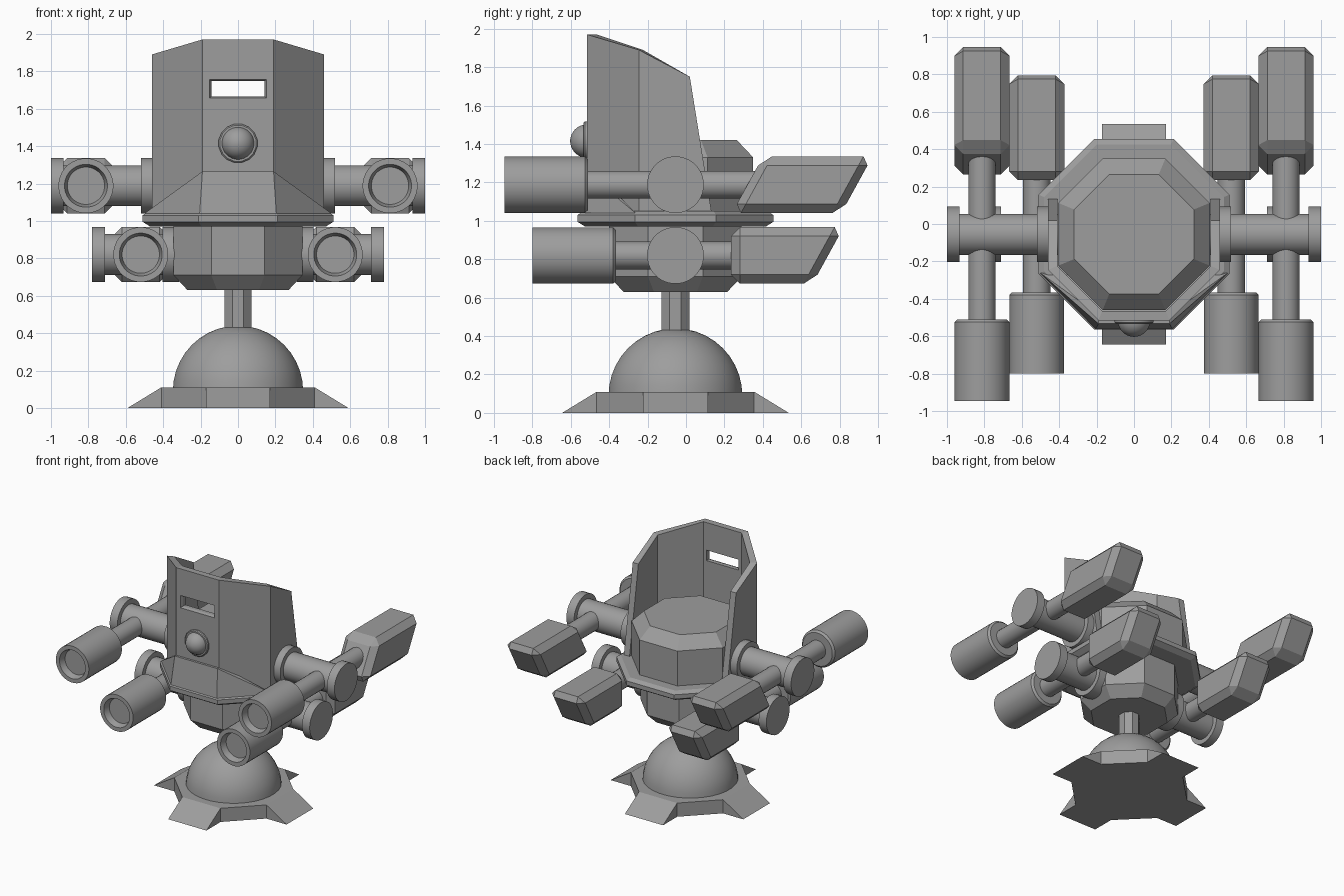
import bpy, bmesh, math
from mathutils import Matrix, Vector

if "Cube" in bpy.data.objects:
    bpy.data.objects.remove(bpy.data.objects["Cube"])

CY = -0.055                      # the body axis sits slightly forward
T = math.tan(math.pi / 8)        # octagon half side per unit of apothem

grey = bpy.data.materials.new("grey")
grey.diffuse_color = (0.34, 0.34, 0.34, 1)
grey.use_nodes = True
grey.node_tree.nodes["Principled BSDF"].inputs["Base Color"].default_value = grey.diffuse_color


def finish(name, bm, smooth=False):
    bmesh.ops.recalc_face_normals(bm, faces=bm.faces)
    me = bpy.data.meshes.new(name)
    bm.to_mesh(me)
    bm.free()
    me.materials.append(grey)
    ob = bpy.data.objects.new(name, me)
    bpy.context.collection.objects.link(ob)
    bpy.ops.object.select_all(action='DESELECT')
    ob.select_set(True)
    bpy.context.view_layer.objects.active = ob
    if smooth:
        bpy.ops.object.shade_smooth_by_angle(angle=math.radians(35))
    return ob


def lathe(name, profile, segs=32, matrix=Matrix(), smooth=True):
    """Capped solid of revolution from (radius, height) pairs."""
    bm = bmesh.new()
    rings = []
    for r, z in profile:
        angles = [2 * math.pi * (i + 0.5) / segs for i in range(segs)]
        rings.append([bm.verts.new((r * math.cos(a), r * math.sin(a), z)) for a in angles])
    for a, b in zip(rings, rings[1:]):
        for i in range(segs):
            j = (i + 1) % segs
            bm.faces.new((a[i], a[j], b[j], b[i]))
    bm.faces.new(rings[0][::-1])
    bm.faces.new(rings[-1])
    bm.transform(matrix)
    return finish(name, bm, smooth)


def octagon(name, profile):
    """Flat-sided octagonal stack from (apothem, height) pairs."""
    k = 1 / math.cos(math.pi / 8)
    return lathe(name, [(a * k, z) for a, z in profile], 8,
                 Matrix.Translation((0, CY, 0)), False)


def hull(name, points, matrix=Matrix()):
    bm = bmesh.new()
    for p in points:
        bm.verts.new(p)
    bmesh.ops.convex_hull(bm, input=bm.verts)
    bmesh.ops.dissolve_limit(bm, angle_limit=0.01, verts=bm.verts, edges=bm.edges)
    bm.transform(matrix)
    return finish(name, bm)


def along_x(x, y, z, s):
    return Matrix.Translation((x, y, z)) @ Matrix.Rotation(s * math.pi / 2, 4, 'Y')


def along_y(x, z):
    return Matrix.Translation((x, 0, z)) @ Matrix.Rotation(-math.pi / 2, 4, 'X')


# Base: octagonal plate with four ramped feet, dome and post
octagon("base_plate", [(0.41, 0), (0.41, 0.11)])
for i in range(4):
    pts = [(x, y, z) for x in (-0.17, 0.17) for y, z in
           ((0.36, 0), (0.59, 0), (0.41, 0.11), (0.36, 0.11))]
    hull("base_foot", pts, Matrix.Translation((0, CY, 0)) @ Matrix.Rotation(i * math.pi / 2, 4, 'Z'))
dome = [(0.35 * math.cos(a), 0.09 + 0.35 * math.sin(a))
        for a in [math.radians(90 * i / 10) for i in range(10)]]
lathe("base_dome", dome + [(0.01, 0.44)], 32, Matrix.Translation((0, CY, 0)))
octagon("post", [(0.072, 0.4), (0.072, 0.66)])

# Body: lower hull, brim and inner core
octagon("lower_body", [(0.27, 0.63), (0.345, 0.71), (0.345, 1.0)])
octagon("brim", [(0.33, 0.97), (0.47, 0.97), (0.51, 0.995), (0.51, 1.03), (0.48, 1.05), (0.38, 1.05)])
octagon("core", [(0.405, 1.0), (0.405, 1.33), (0.32, 1.42)])

# Flared skirt below the shield
hull("skirt", [(s * x, y + CY, z) for s in (-1, 1) for x, y, z in
               ((0.19, -0.478, 1.265), (0.205, -0.505, 1.04), (0.5, -0.207, 1.04), (0.19, -0.43, 1.265))])

# Shield: five octagon walls with a sloping top, open at the back
A, h = 0.46, 0.46 * T
half = [(h, -A, -A, 1.97), (A, -h, -h, 1.89), (A, h, 0.075, 1.75)]   # x, low y, high y, top z
stations = [(-x, a, b, z) for x, a, b, z in reversed(half)] + half
bm = bmesh.new()
rows = []
for x, y0, y1, top in stations:
    row = []
    for k in (1, 0.41 / A):
        rear = y0 > 0
        row.append(bm.verts.new((x * k, (y0 if rear else y0 * k) + CY, 1.03)))
        row.append(bm.verts.new((x * k, (y1 if rear else y1 * k) + CY, top)))
    rows.append((row[0], row[1], row[3], row[2]))
for a, b in zip(rows, rows[1:]):
    for i in range(4):
        j = (i + 1) % 4
        bm.faces.new((a[i], a[j], b[j], b[i]))
bm.faces.new(rows[0])
bm.faces.new(rows[-1][::-1])
shield = finish("shield", bm)

# Viewing slit cut through the shield with a bevelled frame
front = CY - A
slit = []
for y, g in ((front - 0.02, 0.025), (front + 0.02, 0), (front + 0.1, 0)):
    slit.append([(x * (0.143 + g * 0.7), y, 1.706 + z * (0.042 + g * 0.6)) for x in (-1, 1) for z in (-1, 1)])
for n, part in enumerate((slit[0] + slit[1], slit[1] + slit[2])):
    cutter = hull("slit_cutter", part)
    cutter.hide_render = True
    mod = shield.modifiers.new("slit", 'BOOLEAN')
    mod.operation = 'DIFFERENCE'
    mod.solver = 'EXACT'
    mod.object = cutter
    bpy.context.view_layer.objects.active = shield
    bpy.ops.object.modifier_apply(modifier=mod.name)
    bpy.data.objects.remove(cutter)

# Round lamp on the shield
lamp = Matrix.Translation((0, front, 1.415)) @ Matrix.Rotation(math.pi / 2, 4, 'X')
lathe("lamp_ring", [(0.105, -0.02), (0.105, 0.012), (0.098, 0.018)], 16, lamp)
ball = [(0.088 * math.cos(a), 0.088 * math.sin(a)) for a in [math.radians(11.25 * i) for i in range(8)]]
lathe("lamp_ball", ball + [(0.005, 0.088)], 24, lamp)


def pod(name, x, z, y0, y1, s0, s1):
    """Chamfered box whose front and rear ends lean by s0 and s1."""
    bm = bmesh.new()
    bmesh.ops.create_cube(bm, size=1)
    bm.transform(Matrix.Diagonal((0.295, y1 - y0, 0.295, 1)))
    bmesh.ops.bevel(bm, geom=bm.edges[:], offset=0.047, segments=1, affect='EDGES', profile=0.5)
    for v in bm.verts:
        v.co.y += v.co.z * (s1 if v.co.y > 0 else s0)
    bm.transform(Matrix.Translation((x, (y0 + y1) / 2, z)))
    return finish(name, bm)


# Arms: cross tube with flange and end disc, rod, open cup and rear pod
for s in (-1, 1):
    for tag, xin, xout, gx, z, cup, ends, lean in (
            ("upper", 0.46, 1.0, 0.813, 1.188, -0.945, (0.32, 0.89), 0.55),
            ("lower", 0.345, 0.78, 0.52, 0.82, -0.80, (0.235, 0.74), 0.0)):
        m = along_x(0, CY, z, s)
        lathe(tag + "_arm_tube", [(0.11, xin - 0.08), (0.11, xout - 0.03)], 32, m)
        lathe(tag + "_arm_flange", [(0.148, xin - 0.03), (0.148, xin + 0.058)], 32, m)
        lathe(tag + "_arm_disc", [(0.148, xout - 0.068), (0.148, xout)], 32, m)
        g = along_y(s * gx, z)
        lathe(tag + "_rod", [(0.073, cup + 0.4), (0.073, ends[0] + 0.12)], 24, g)
        lathe(tag + "_cup", [(0.1, cup + 0.05), (0.115, cup), (0.147, cup), (0.147, cup + 0.42),
                             (0.132, cup + 0.435)], 32, g)
        pod(tag + "_pod", s * gx, z, *ends, lean, 0.55)
